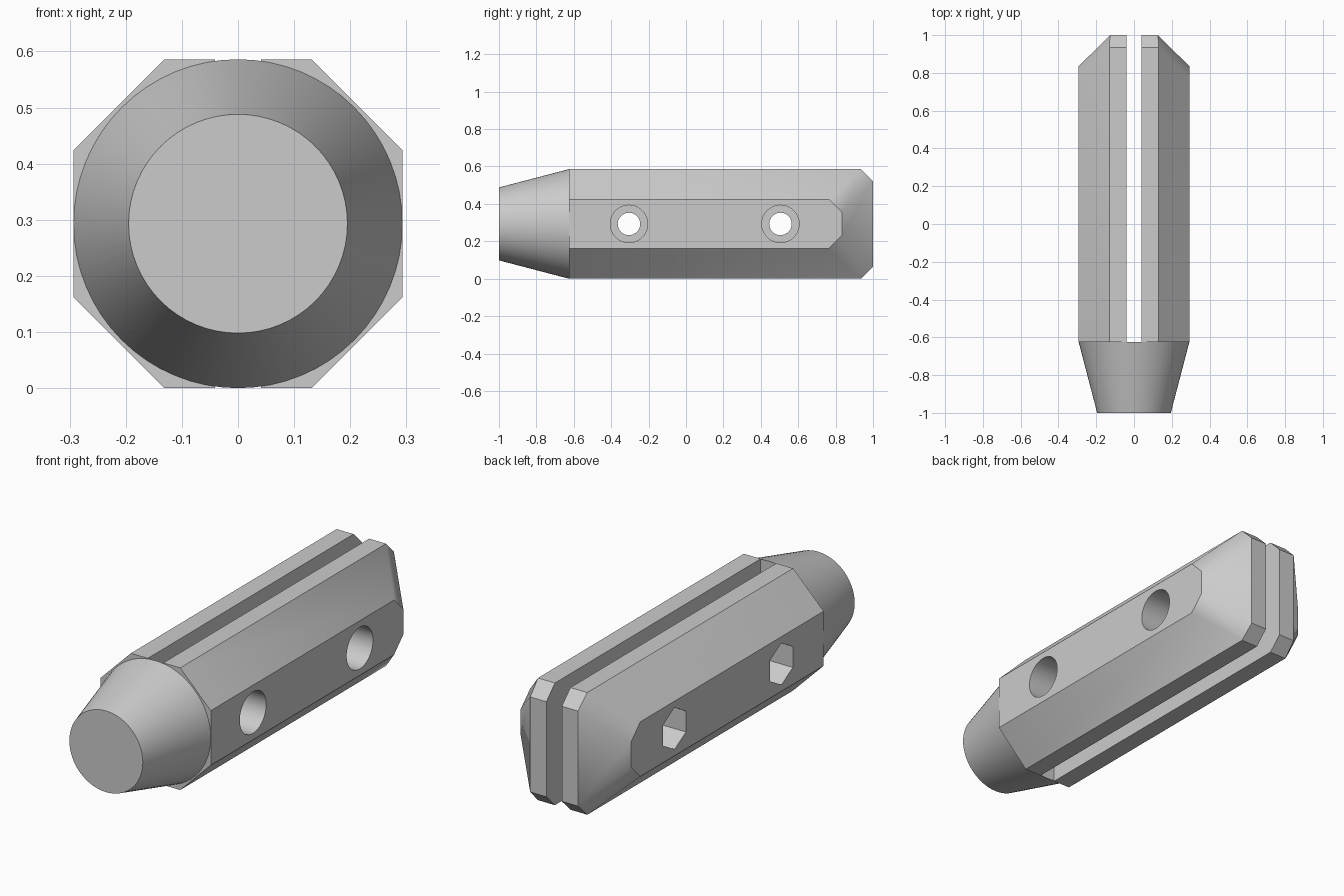
import bpy, bmesh, math
from mathutils import Matrix

if "Cube" in bpy.data.objects:
    bpy.data.objects.remove(bpy.data.objects["Cube"])

R = 0.293            # half width of the octagonal body, also its centre height
FLAT = 0.131         # half length of an octagon side
FRONT = -0.625       # where the nose meets the body
SLOT = 0.041         # half width of the central slot
HOLES = (-0.305, 0.505)

grey = bpy.data.materials.new("plain grey")
grey.diffuse_color = (0.6, 0.6, 0.6, 1)
grey.use_nodes = True
grey.node_tree.nodes["Principled BSDF"].inputs["Base Color"].default_value = grey.diffuse_color


def make_object(name, bm):
    mesh = bpy.data.meshes.new(name)
    bmesh.ops.recalc_face_normals(bm, faces=bm.faces)
    bm.to_mesh(mesh)
    bm.free()
    mesh.materials.append(grey)
    ob = bpy.data.objects.new(name, mesh)
    bpy.context.collection.objects.link(ob)
    return ob


def activate(ob):
    bpy.ops.object.select_all(action='DESELECT')
    ob.select_set(True)
    bpy.context.view_layer.objects.active = ob


def bore(name, y, x0, x1, radius, sides):
    # Prism along x, with a corner pointing along y
    bm = bmesh.new()
    m = (Matrix.Translation(((x0 + x1) / 2, y, R))
         @ Matrix.Rotation(math.pi / 2, 4, 'Y') @ Matrix.Rotation(math.pi / 2, 4, 'Z'))
    bmesh.ops.create_cone(bm, cap_ends=True, segments=sides, radius1=radius,
                          radius2=radius, depth=abs(x1 - x0), matrix=m)
    ob = make_object(name, bm)
    ob.hide_render = True
    return ob


def jaw(name, side, pocket_sides):
    # Half of the octagonal body with a chamfered rear end
    bm = bmesh.new()
    for s in (-1, 1):
        for x, y, z in ((SLOT, FRONT, R), (FLAT, FRONT, R), (R, FRONT, FLAT),
                        (SLOT, 0.935, R), (FLAT, 0.935, R), (R, 0.765, FLAT),
                        (R, 0.835, 0.061), (FLAT - 0.004, 1, 0.228), (SLOT, 1, 0.228)):
            bm.verts.new((side * x, y, R + s * z))
    bmesh.ops.convex_hull(bm, input=bm.verts)
    bmesh.ops.dissolve_limit(bm, angle_limit=math.radians(2),
                             verts=bm.verts, edges=bm.edges)
    ob = make_object(name, bm)
    # Bolt holes, each with a wider pocket on the outside
    for y in HOLES:
        for cutter in (bore("bolt_hole_cutter", y, 0, side * 0.4, 0.06, 32),
                       bore("pocket_cutter", y, side * (R - 0.16), side * 0.4,
                            0.1, pocket_sides)):
            activate(ob)
            mod = ob.modifiers.new("cut", 'BOOLEAN')
            mod.operation = 'DIFFERENCE'
            mod.solver = 'EXACT'
            mod.object = cutter
            bpy.ops.object.modifier_apply(modifier=mod.name)
            bpy.data.objects.remove(cutter)
    activate(ob)
    bpy.ops.object.shade_smooth_by_angle(angle=math.radians(33))


jaw("right_jaw", 1, 48)      # round bolt head pockets
jaw("left_jaw", -1, 6)       # hexagonal nut pockets

# Tapered nose
bm = bmesh.new()
bmesh.ops.create_cone(bm, cap_ends=True, segments=64, radius1=0.195, radius2=R,
                      depth=FRONT + 1,
                      matrix=Matrix.Translation((0, (FRONT - 1) / 2, R))
                      @ Matrix.Rotation(-math.pi / 2, 4, 'X'))
activate(make_object("nose", bm))
bpy.ops.object.shade_smooth_by_angle(angle=math.radians(33))
